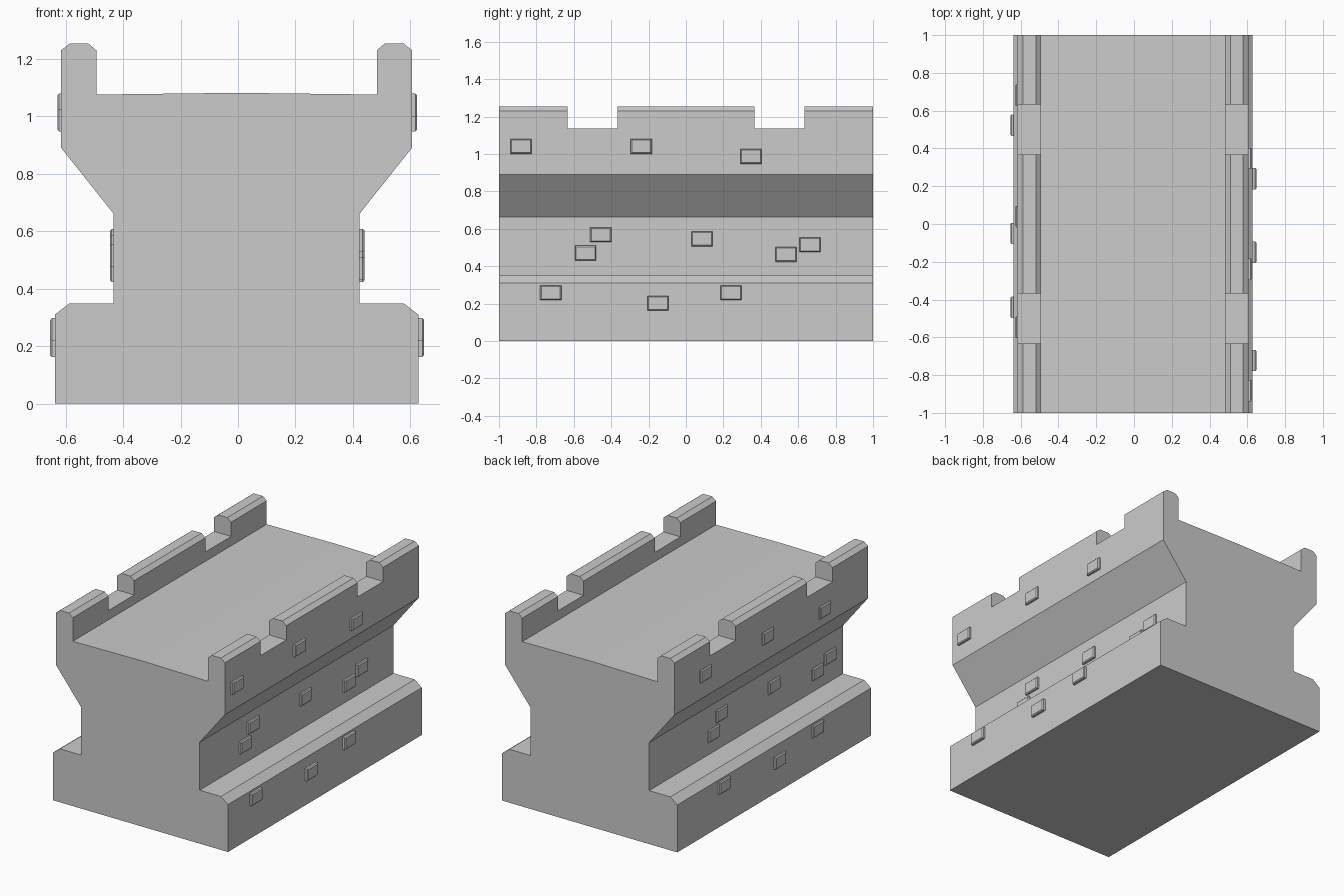
import bpy, bmesh

if "Cube" in bpy.data.objects:
    bpy.data.objects.remove(bpy.data.objects["Cube"])

CX = -0.005  # wall centreline; the bricks stick out slightly further on +x


def make_object(name, bm):
    bmesh.ops.recalc_face_normals(bm, faces=bm.faces)
    mesh = bpy.data.meshes.new(name)
    bm.to_mesh(mesh)
    bm.free()
    obj = bpy.data.objects.new(name, mesh)
    bpy.context.collection.objects.link(obj)
    return obj


def box(name, center, size, bevel=0):
    bm = bmesh.new()
    bmesh.ops.create_cube(bm, size=1)
    for v in bm.verts:
        v.co = [c + s * k for c, s, k in zip(center, size, v.co)]
    if bevel:
        # soften only the outward face of a brick
        side = 1 if center[0] > 0 else -1
        edges = [e for e in bm.edges
                 if all((v.co.x - center[0]) * side > 0 for v in e.verts)]
        bmesh.ops.bevel(bm, geom=edges, offset=bevel, segments=1, affect='EDGES')
    return make_object(name, bm)


# wall: half profile mirrored, then extruded along y
half = [(0.6325, 0), (0.6325, 0.31), (0.582, 0.349), (0.4285, 0.349),
        (0.4285, 0.662), (0.611, 0.891), (0.611, 1.23), (0.582, 1.253),
        (0.515, 1.253), (0.488, 1.23), (0.488, 1.076)]
profile = half + [(0, 1.082)] + [(-x, z) for x, z in reversed(half)]
bm = bmesh.new()
face = bm.faces.new([bm.verts.new((x + CX, -1, z)) for x, z in profile])
ext = bmesh.ops.extrude_face_region(bm, geom=[face], use_keep_orig=True)
bmesh.ops.translate(bm, vec=(0, 2, 0),
                    verts=[g for g in ext["geom"] if isinstance(g, bmesh.types.BMVert)])
wall = make_object("wall", bm)

# gaps between the merlons, cut through both parapets
for y in (-0.5, 0.5):
    cutter = box("gap_cutter", (0, y, 1.337), (2, 0.265, 0.4))
    cutter.hide_render = True
    mod = wall.modifiers.new("gap", 'BOOLEAN')
    mod.operation = 'DIFFERENCE'
    mod.solver = 'EXACT'
    mod.object = cutter
    bpy.context.view_layer.objects.active = wall
    bpy.ops.object.modifier_apply(modifier=mod.name)
    bpy.data.objects.remove(cutter)

# raised bricks: wall half-width, protrusion, (y, z) positions on the right side
rows = {
    "parapet_brick": (0.611, 0.015, [(-0.882, 1.04), (-0.239, 1.04), (0.347, 0.987)]),
    "middle_brick": (0.4285, 0.0145, [(-0.456, 0.568), (-0.538, 0.47), (0.085, 0.546),
                                      (0.534, 0.463), (0.663, 0.515)]),
    "base_brick": (0.6325, 0.018, [(-0.723, 0.258), (-0.15, 0.202), (0.24, 0.258)]),
}
for name, (wide, out, spots) in rows.items():
    for y, z in spots:
        for side in (1, -1):
            # the left side repeats the pattern turned half way round and shifted
            by = y if side > 0 else -y - 0.2
            x = CX + 0.002 + side * (wide + out - 0.02)
            box(name, (x, by, z), (0.04, 0.113, 0.079), bevel=0.006)
